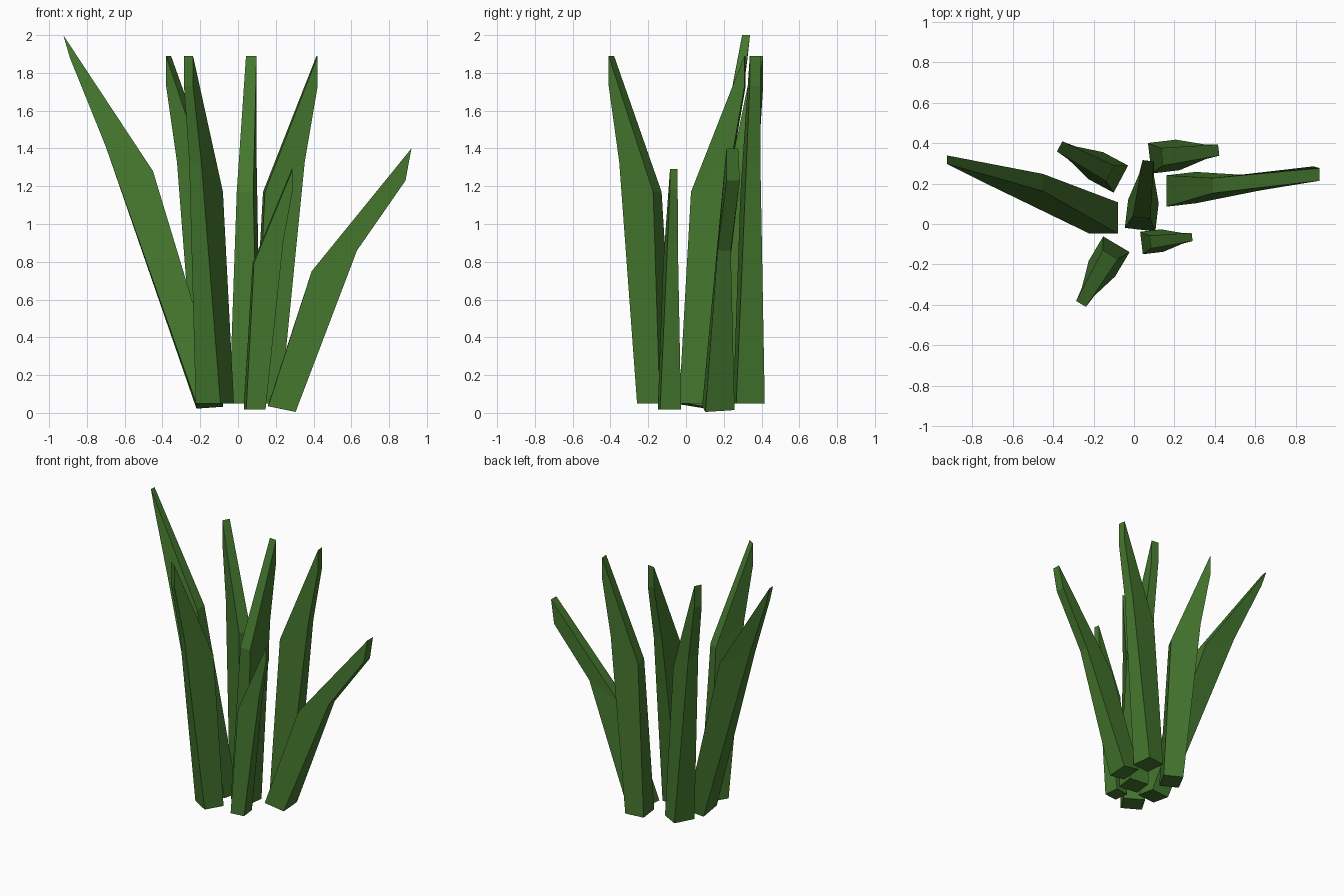
import bpy, bmesh, math

if "Cube" in bpy.data.objects:
    bpy.data.objects.remove(bpy.data.objects["Cube"])

green = bpy.data.materials.new("leaf green")
green.diffuse_color = (0.058, 0.181, 0.027, 1)
green.use_nodes = True
green.node_tree.nodes["Principled BSDF"].inputs["Base Color"].default_value = green.diffuse_color

# Blade profile: (outward, sideways, height, width) for inner and outer edge of
# the base, the bend and the tip
STANDARD = [(0, 0, 0, .152), (.14, 0, 0, .152),
            (.06, 0, 1.12, .088), (.273, 0, 1.28, .074),
            (.343, 0, 1.84, .056), (.343, 0, 1.68, .056)]


def blade(name, rows, origin=(0, 0, 0), direction=(1, 0), scale=(1, 1), base_tilt=0):
    """Four-sided blade made of three linked rings."""
    a = math.atan2(direction[1], direction[0])
    c, s = math.cos(a), math.sin(a)
    bm = bmesh.new()

    def vert(row, side, tilt):
        u, v, z, w = row
        lat = (v + side * w / 2) * scale[0]
        u *= scale[0]
        return bm.verts.new((origin[0] + u * c - lat * s,
                             origin[1] + u * s + lat * c,
                             origin[2] + z * scale[1] + tilt * side / 2))

    rings = []
    for i in range(0, 6, 2):
        t = base_tilt if i == 0 else 0
        rings.append([vert(rows[i], -1, t), vert(rows[i], 1, t),
                      vert(rows[i + 1], 1, t), vert(rows[i + 1], -1, t)])
    for lo, hi in zip(rings, rings[1:]):
        for k in range(4):
            n = (k + 1) % 4
            bm.faces.new((lo[k], lo[n], hi[n], hi[k]))
    bm.faces.new(rings[0])
    bm.faces.new(rings[-1])
    bmesh.ops.recalc_face_normals(bm, faces=bm.faces[:])
    mesh = bpy.data.meshes.new(name)
    bm.to_mesh(mesh)
    bm.free()
    mesh.materials.append(green)
    bpy.context.collection.objects.link(bpy.data.objects.new(name, mesh))


# Four equal upright blades, and one smaller copy in front
blade("back_right_blade", STANDARD, (.078, .325, .05), (.337, .04))
blade("centre_blade", STANDARD, (.03, -.028, .05), (.04, .34))
blade("back_left_blade", STANDARD, (-.065, .222, .05), (-.305, .163))
blade("front_left_blade", STANDARD, (-.087, -.1, .05), (-.175, -.295))
blade("small_front_blade", STANDARD, (.037, -.094, .018), (.252, .03), (.735, .692))

# Two leaning blades
blade("long_left_blade",
      [(-.08, .03, .045, .155), (-.22, .03, .035, .155),
       (-.45, .205, 1.28, .085), (-.70, .22, 1.41, .07),
       (-.925, .318, 2.0, .042), (-.89, .305, 1.88, .042)], base_tilt=-.025)
blade("low_right_blade",
      [(.16, .163, .04, .155), (.305, .18, .01, .155),
       (.39, .19, .75, .075), (.63, .202, .86, .07),
       (.918, .245, 1.4, .062), (.887, .25, 1.23, .07)], base_tilt=.01)
